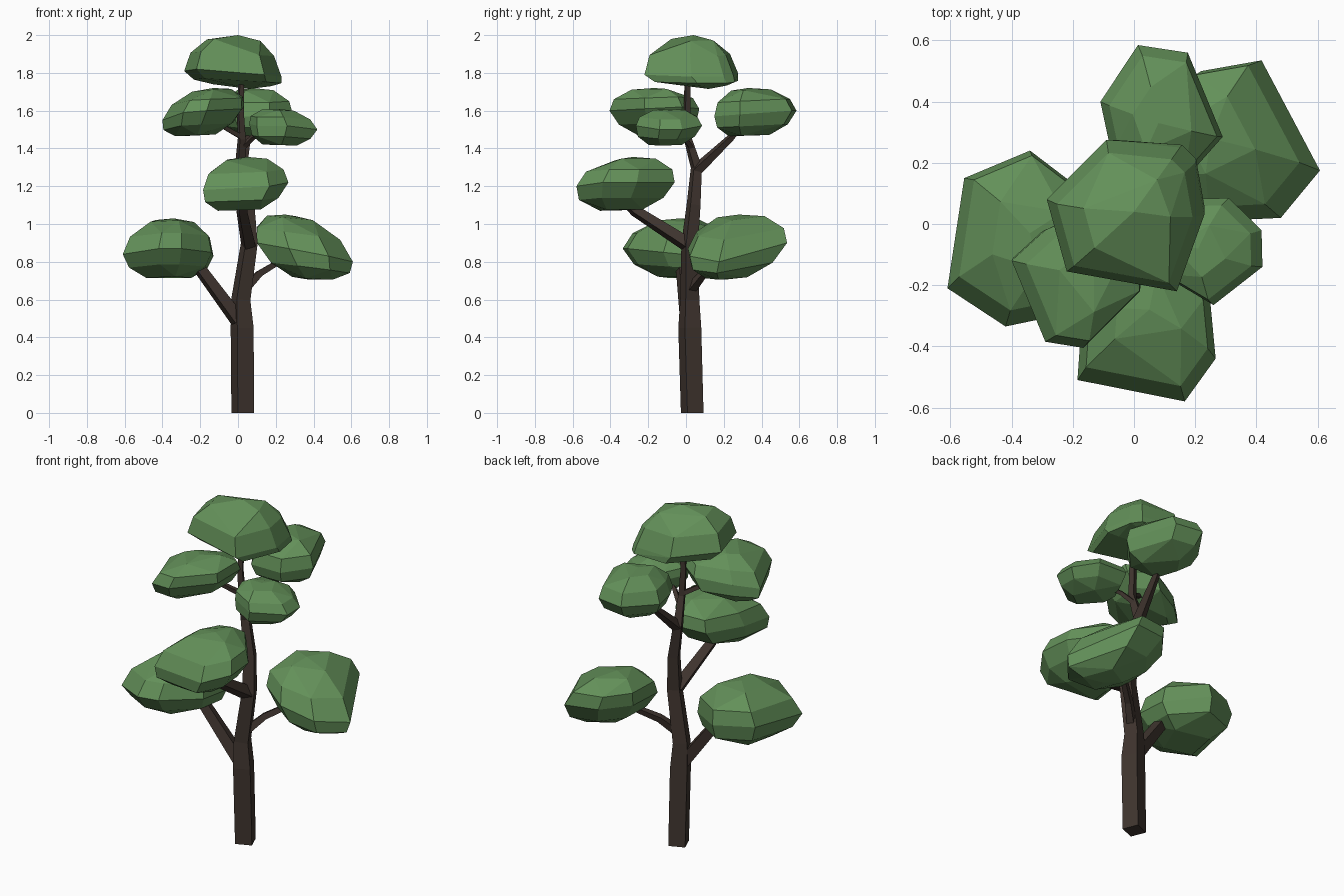
import bpy, bmesh, math
from mathutils import Vector


def material(name, rgb):
    m = bpy.data.materials.new(name)
    m.diffuse_color = (*rgb, 1)
    return m


LEAF = material("leaf_green", (0.125, 0.28, 0.10))
BARK = material("bark_brown", (0.05, 0.035, 0.028))


def finish(bm, name, mat):
    bmesh.ops.recalc_face_normals(bm, faces=bm.faces)
    me = bpy.data.meshes.new(name)
    bm.to_mesh(me)
    bm.free()
    me.materials.append(mat)
    ob = bpy.data.objects.new(name, me)
    bpy.context.collection.objects.link(ob)
    return ob


def limb(name, path, sides=4, spin=-0.4):
    """Tapered faceted tube through (x, y, z, radius) points."""
    bm = bmesh.new()
    pts = [Vector(p[:3]) for p in path]
    rings = []
    for i, p in enumerate(pts):
        d = (pts[min(i + 1, len(pts) - 1)] - pts[max(i - 1, 0)]).normalized()
        if p.z == 0:
            d = Vector((0, 0, 1))
        q = Vector((0, 0, 1)).rotation_difference(d)
        ring = []
        for k in range(sides):
            a = spin + math.tau * k / sides
            ring.append(bm.verts.new(p + q @ Vector((math.cos(a), math.sin(a), 0)) * path[i][3]))
        rings.append(ring)
    for a, b in zip(rings, rings[1:]):
        for k in range(sides):
            n = (k + 1) % sides
            bm.faces.new((a[k], a[n], b[n], b[k]))
    bm.faces.new(rings[0])
    bm.faces.new(rings[-1])
    return finish(bm, name, BARK)


def clump(name, rim, top, base, layers=((0.5, 0.88), (0.92, 0.48), (-0.55, 0.86), (-0.97, 0.5))):
    """Faceted leaf mass: a rim outline with narrower layers towards top and base."""
    bm = bmesh.new()
    rim = [Vector(p) for p in rim]
    mid = sum(rim, Vector()) / len(rim)
    top, base = Vector(top), Vector(base)
    pts = rim + [top, base]
    low = [min(p[i] for p in pts) for i in range(3)]
    high = [max(p[i] for p in pts) for i in range(3)]
    for t, s in layers:
        c = mid.lerp(top if t > 0 else base, abs(t))
        for p in rim[::1 if s > 0.7 else 2]:
            r = (p - mid) * s
            r.z *= 1 - abs(t) * 0.6
            pts.append(Vector([min(max(v, a), b) for v, a, b in zip(c + r, low, high)]))
    for p in pts:
        bm.verts.new(p)
    bmesh.ops.convex_hull(bm, input=bm.verts)
    junk = [v for v in bm.verts if not v.link_faces]
    bmesh.ops.delete(bm, geom=junk, context='VERTS')
    bmesh.ops.dissolve_limit(bm, angle_limit=math.radians(7), verts=bm.verts, edges=bm.edges)
    return finish(bm, name, LEAF)


# Trunk and branches
limb("trunk", [(0.025, 0.033, 0, 0.065), (0.022, 0.02, 0.45, 0.066), (0.015, 0.02, 0.6, 0.055),
               (0.06, 0.02, 0.9, 0.048), (0.05, 0.04, 1.1, 0.04), (0.012, 0.055, 1.3, 0.032),
               (0.02, 0.01, 1.45, 0.023), (0.012, 0.005, 1.6, 0.02), (0.02, 0.01, 1.82, 0.016)])
limb("lower_left_branch", [(0, 0.01, 0.49, 0.045), (-0.2, -0.02, 0.76, 0.036), (-0.27, -0.03, 0.85, 0.028)])
limb("lower_right_branch", [(0.04, 0.03, 0.66, 0.03), (0.11, 0.09, 0.735, 0.024), (0.25, 0.2, 0.82, 0.018)])
limb("front_branch", [(0.055, 0.01, 0.89, 0.042), (0.02, -0.27, 1.07, 0.032), (0.02, -0.36, 1.16, 0.026)])
limb("back_branch", [(0.015, 0.05, 1.28, 0.034), (0.05, 0.24, 1.46, 0.02), (0.07, 0.31, 1.55, 0.015)])
limb("upper_left_branch", [(0.02, 0.01, 1.46, 0.018), (-0.07, -0.04, 1.51, 0.015), (-0.15, -0.12, 1.57, 0.012)])
limb("upper_right_branch", [(0.018, 0.03, 1.4, 0.018), (0.08, -0.01, 1.46, 0.015), (0.18, -0.06, 1.5, 0.012)])

# Leaf clumps, from the crown down
clump("crown_leaves",
      [(-0.285, 0.08, 1.81), (-0.09, 0.275, 1.8), (0.15, 0.25, 1.79), (0.2, 0.2, 1.78),
       (0.23, 0.03, 1.78), (0.14, -0.22, 1.79), (-0.22, -0.155, 1.82)],
      (0, 0.04, 2.0), (0.06, 0.12, 1.715),
      ((0.5, 0.86), (0.87, 0.55), (-0.5, 0.9), (-0.75, 0.6)))
clump("upper_left_leaves",
      [(-0.4, -0.12, 1.55), (-0.29, -0.385, 1.59), (-0.166, -0.405, 1.6), (0.02, -0.22, 1.61),
       (0.03, -0.02, 1.62), (-0.1, 0.07, 1.61), (-0.29, -0.02, 1.58)],
      (-0.13, -0.17, 1.72), (-0.22, -0.13, 1.465))
clump("upper_right_leaves",
      [(0.42, -0.14, 1.5), (0.417, -0.02, 1.5), (0.31, 0.085, 1.52), (0.12, 0.08, 1.53),
       (0.06, -0.05, 1.53), (0.1, -0.17, 1.52), (0.26, -0.265, 1.52)],
      (0.21, -0.08, 1.61), (0.22, -0.1, 1.415))
clump("back_leaves",
      [(0.013, 0.585, 1.6), (0.176, 0.56, 1.6), (0.29, 0.285, 1.58), (0.17, 0.15, 1.57),
       (-0.02, 0.15, 1.57), (-0.08, 0.26, 1.58), (-0.11, 0.4, 1.58)],
      (0.08, 0.33, 1.72), (0.08, 0.32, 1.465))
clump("front_leaves",
      [(-0.185, -0.51, 1.18), (0.166, -0.58, 1.2), (0.267, -0.44, 1.22), (0.25, -0.26, 1.22),
       (0.1, -0.06, 1.22), (-0.08, -0.07, 1.22), (-0.17, -0.3, 1.2)],
      (0.05, -0.28, 1.355), (0.01, -0.36, 1.07))
clump("lower_left_leaves",
      [(-0.61, -0.21, 0.84), (-0.42, -0.335, 0.87), (-0.3, -0.31, 0.87), (-0.14, -0.12, 0.85),
       (-0.13, 0.08, 0.83), (-0.34, 0.24, 0.87), (-0.555, 0.15, 0.88)],
      (-0.34, -0.03, 1.03), (-0.36, -0.03, 0.715))
clump("lower_right_leaves",
      [(0.608, 0.175, 0.8), (0.48, 0.02, 0.83), (0.27, 0.01, 0.87), (0.1, 0.12, 0.9),
       (0.1, 0.35, 0.91), (0.22, 0.5, 0.91), (0.417, 0.535, 0.9)],
      (0.25, 0.28, 1.05), (0.38, 0.2, 0.705),
      ((0.5, 0.88), (0.92, 0.48), (-0.55, 0.82), (-0.95, 0.42)))
